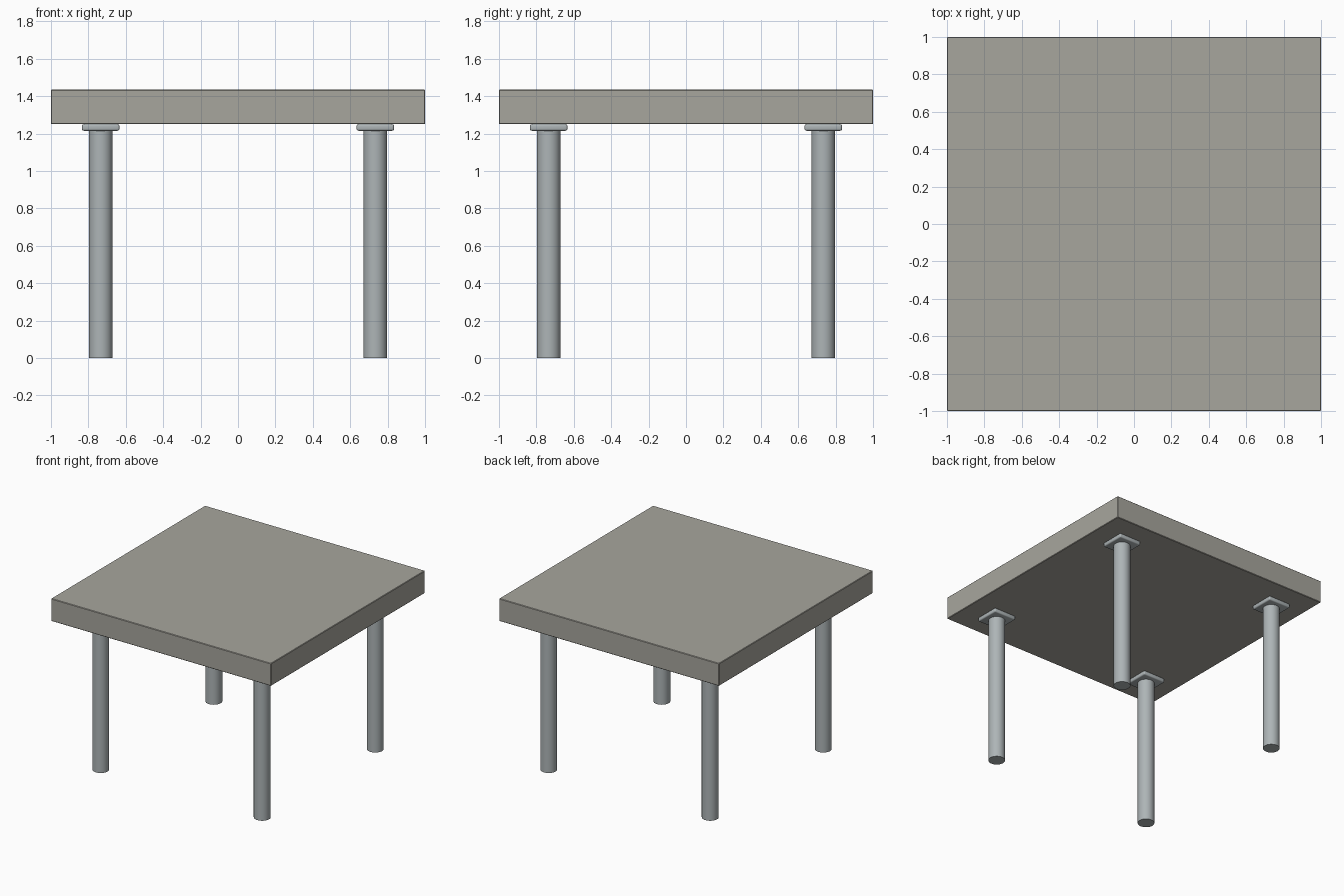
import bpy
import math

if "Cube" in bpy.data.objects:
    bpy.data.objects.remove(bpy.data.objects["Cube"])


def material(name, color):
    m = bpy.data.materials.new(name)
    m.diffuse_color = (*color, 1)
    m.use_nodes = True
    m.node_tree.nodes["Principled BSDF"].inputs["Base Color"].default_value = m.diffuse_color
    return m


def finish(ob, name, mat, bevel=0, segments=2):
    ob.name = name
    ob.data.materials.append(mat)
    if bevel:
        mod = ob.modifiers.new("Bevel", 'BEVEL')
        mod.width = bevel
        mod.segments = segments
        mod.limit_method = 'ANGLE'
        bpy.ops.object.modifier_apply(modifier=mod.name)
    bpy.ops.object.shade_smooth_by_angle(angle=math.radians(35))


def box(name, size, loc, mat, bevel, segments):
    bpy.ops.mesh.primitive_cube_add(size=1, location=loc)
    ob = bpy.context.object
    ob.scale = size
    bpy.ops.object.transform_apply(location=False, rotation=False, scale=True)
    finish(ob, name, mat, bevel, segments)


wood = material("top_grey", (0.39, 0.38, 0.34))
metal = material("leg_metal", (0.42, 0.46, 0.47))

TOP, UNDER, PLATE_LOW = 1.435, 1.25, 1.215
INSET, RADIUS = 0.734, 0.063

# Thick square slab
box("table_top", (2, 2, TOP - UNDER), (0, 0, (TOP + UNDER) / 2), wood, 0.004, 1)

# Round legs with square mounting plates
for ys, row in ((-1, "front"), (1, "back")):
    for xs, side in ((-1, "left"), (1, "right")):
        x, y = xs * INSET, ys * INSET
        box(f"{row}_{side}_plate", (0.2, 0.2, UNDER - PLATE_LOW),
            (x, y, (UNDER + PLATE_LOW) / 2), metal, 0.01, 3)
        bpy.ops.mesh.primitive_cylinder_add(
            vertices=32, radius=RADIUS, depth=PLATE_LOW + 0.005,
            location=(x, y, (PLATE_LOW + 0.005) / 2))
        finish(bpy.context.object, f"{row}_{side}_leg", metal)
